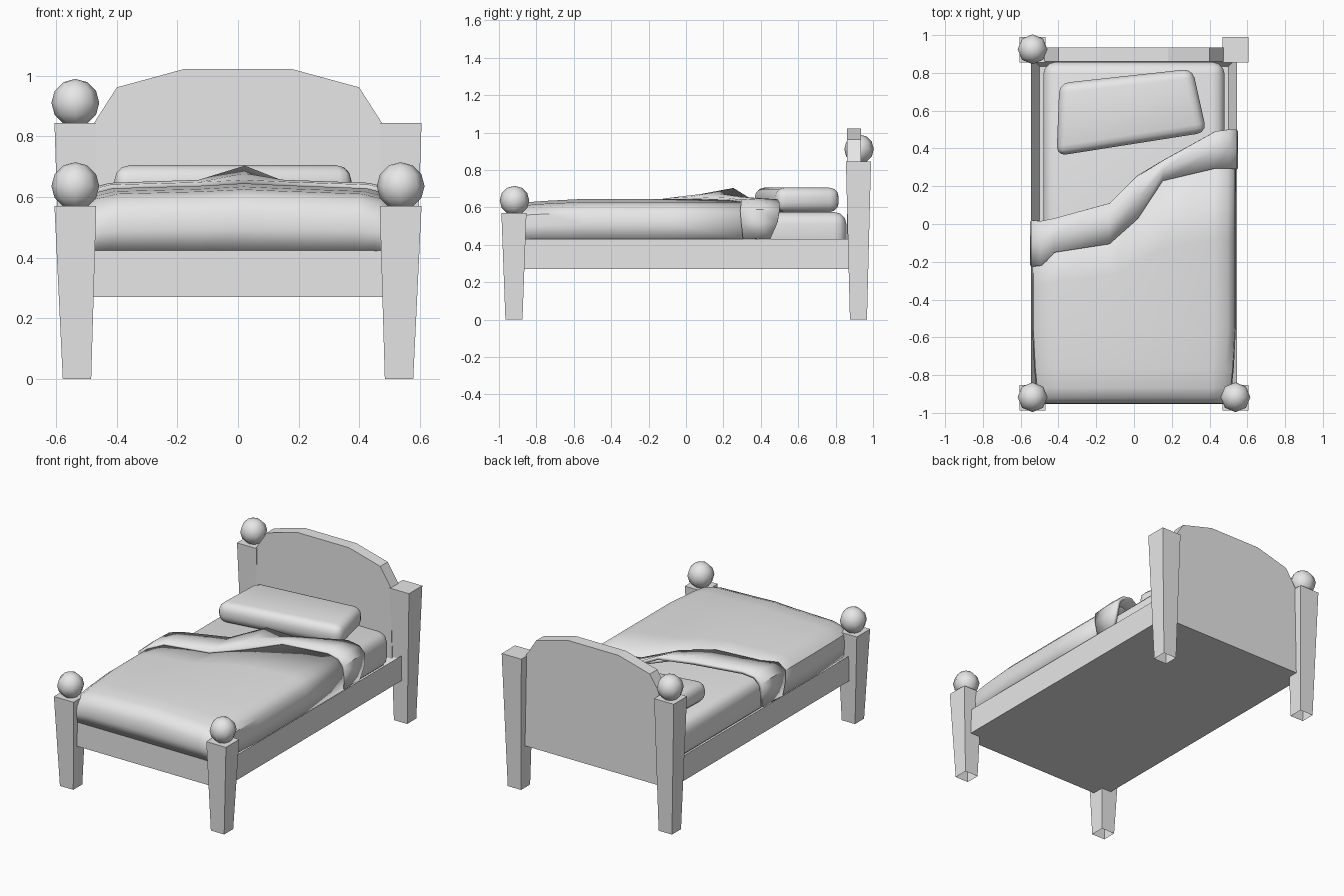
import bpy, bmesh, math
from mathutils import Matrix, Vector

if "Cube" in bpy.data.objects:
    bpy.data.objects.remove(bpy.data.objects["Cube"])

grey = bpy.data.materials.new("plain_grey")
grey.diffuse_color = (0.8, 0.8, 0.8, 1)
grey.use_nodes = True
grey.node_tree.nodes["Principled BSDF"].inputs["Base Color"].default_value = grey.diffuse_color


def finish(bm, name, smooth=None):
    """Turn a bmesh into a named object; smooth is the sharp-edge angle in degrees."""
    bmesh.ops.recalc_face_normals(bm, faces=bm.faces)
    me = bpy.data.meshes.new(name)
    bm.to_mesh(me)
    bm.free()
    me.materials.append(grey)
    ob = bpy.data.objects.new(name, me)
    bpy.context.collection.objects.link(ob)
    if smooth:
        bpy.ops.object.select_all(action='DESELECT')
        ob.select_set(True)
        bpy.context.view_layer.objects.active = ob
        bpy.ops.object.shade_smooth_by_angle(angle=math.radians(smooth))
    return ob


def box(lo, hi):
    bm = bmesh.new()
    lo, hi = Vector(lo), Vector(hi)
    m = Matrix.Translation((lo + hi) / 2) @ Matrix.Diagonal((*(hi - lo), 1))
    bmesh.ops.create_cube(bm, size=1, matrix=m)
    return bm


def prism(points, offset):
    """Extrude a closed outline by an offset vector."""
    bm = bmesh.new()
    face = bm.faces.new([bm.verts.new(p) for p in points])
    ext = bmesh.ops.extrude_face_region(bm, geom=[face], use_keep_orig=True)
    top = [v for v in ext["geom"] if isinstance(v, bmesh.types.BMVert)]
    bmesh.ops.translate(bm, verts=top, vec=offset)
    bmesh.ops.recalc_face_normals(bm, faces=bm.faces)
    return bm


def round_edges(bm, radius, segments):
    bmesh.ops.bevel(bm, geom=bm.edges[:], offset=radius, segments=segments,
                    profile=0.5, affect='EDGES', clamp_overlap=True)


def sheet(columns, name, thickness):
    """Loft columns of points into cloth and give it thickness."""
    bm = bmesh.new()
    grid = [[bm.verts.new(p) for p in col] for col in columns]
    for a, b in zip(grid, grid[1:]):
        for i in range(len(a) - 1):
            bm.faces.new((a[i], b[i], b[i + 1], a[i + 1]))
    ob = finish(bm, name, 40)
    mod = ob.modifiers.new("thickness", 'SOLIDIFY')
    mod.thickness = thickness
    mod.offset = 0
    return ob


# Tapered posts, open underneath, three of them with ball finials
def post(name, x, y, height):
    bm = box((x - .069, y - .067, 0), (x + .069, y + .067, height))
    for v in bm.verts:
        if v.co.z < .01:
            v.co.x = x * .99 + (v.co.x - x) * .68
            v.co.y = y + (v.co.y - y) * .68
    bottom = [f for f in bm.faces if f.calc_center_median().z < .01]
    finish(bm, name)
    me = bpy.data.objects[name].data
    bm = bmesh.new()
    bm.from_mesh(me)
    bm.faces.ensure_lookup_table()
    bottom = [f for f in bm.faces if f.calc_center_median().z < .01]
    bmesh.ops.delete(bm, geom=bottom, context='FACES_ONLY')
    bm.to_mesh(me)
    bm.free()


for side, x in (("left", -.537), ("right", .537)):
    for end, y, height in (("front", -.92, .57), ("back", .922, .845)):
        post(f"{end}_{side}_post", x, y, height)
        if (end, side) != ("back", "right"):
            bm = bmesh.new()
            bmesh.ops.create_uvsphere(bm, u_segments=8, v_segments=6, radius=.079,
                                      matrix=Matrix.Translation((x, y + .003, height + .066)))
            finish(bm, f"{end}_{side}_finial", 60)

# Frame with a recess for the mattress
bm = box((-.545, -.94, .27), (.545, .88, .43))
top = [f for f in bm.faces if f.normal.z > .9]
bmesh.ops.inset_region(bm, faces=top, thickness=.065)
bmesh.ops.translate(bm, verts=top[0].verts[:], vec=(0, 0, -.08))
finish(bm, "bed_frame")

# Arched headboard
half = [(.18, 1.022), (.4, .962), (.475, .845), (.485, .27)]
outline = half + [(-x, z) for x, z in reversed(half)]
finish(prism([(x, .86, z) for x, z in outline], (0, .075, 0)), "headboard")

# Mattress
bm = box((-.48, -.9, .35), (.48, .858, .575))
round_edges(bm, .065, 3)
finish(bm, "mattress", 40)

# Pillow, a skewed soft block
corners = [(-.41, .36), (.385, .485), (.31, .822), (-.395, .745)]
bm = prism([(x, y, .575) for x, y in corners], (0, 0, .13))
round_edges(bm, .05, 3)
finish(bm, "pillow", 40)

# Cloth cross-section: x, z, then the front y, rear y and rear lift of the fold
section = [
    (-.53, .43, -.20, -.01, 0), (-.54, .52, -.215, .01, 0), (-.535, .58, -.225, .02, 0),
    (-.49, .615, -.22, .015, 0), (-.42, .632, -.15, .03, 0), (-.13, .64, -.105, .11, .005),
    (.02, .648, .03, .255, .045), (.15, .642, .23, .335, 0), (.43, .632, .295, .49, 0),
    (.50, .615, .295, .50, 0), (.535, .58, .29, .50, 0), (.54, .52, .295, .49, 0),
    (.53, .43, .305, .45, 0)]

# Blanket: drops over the foot end, rounded at the front corners
blanket = []
for x, z, front, rear, lift in section:
    x, z, end = x * .982, max(z - .012, .42), (front + rear) / 2
    h = z - .42
    col = [(x * .91, -.93, .42), (x * .93, -.945, .42 + h * .35),
           (x * .93, -.942, .42 + h * .62), (x * .94, -.915, .42 + h * .82),
           (x * .96, -.865, .42 + h * .91), (x * .98, -.76, .42 + h * .95),
           (x, -.55, z)]
    col += [(x, -.55 + (end + .55) * t, z) for t in (.5, 1)]
    blanket.append(col)
sheet(blanket, "blanket", .018)

# Turned-back fold lying over the blanket and hanging down both sides
fold = [[(x, front, z - .002), (x, front + (rear - front) * .5, z + .004 + lift * .35),
         (x, rear, z + lift)] for x, z, front, rear, lift in section]
sheet(fold, "blanket_fold", .022)
